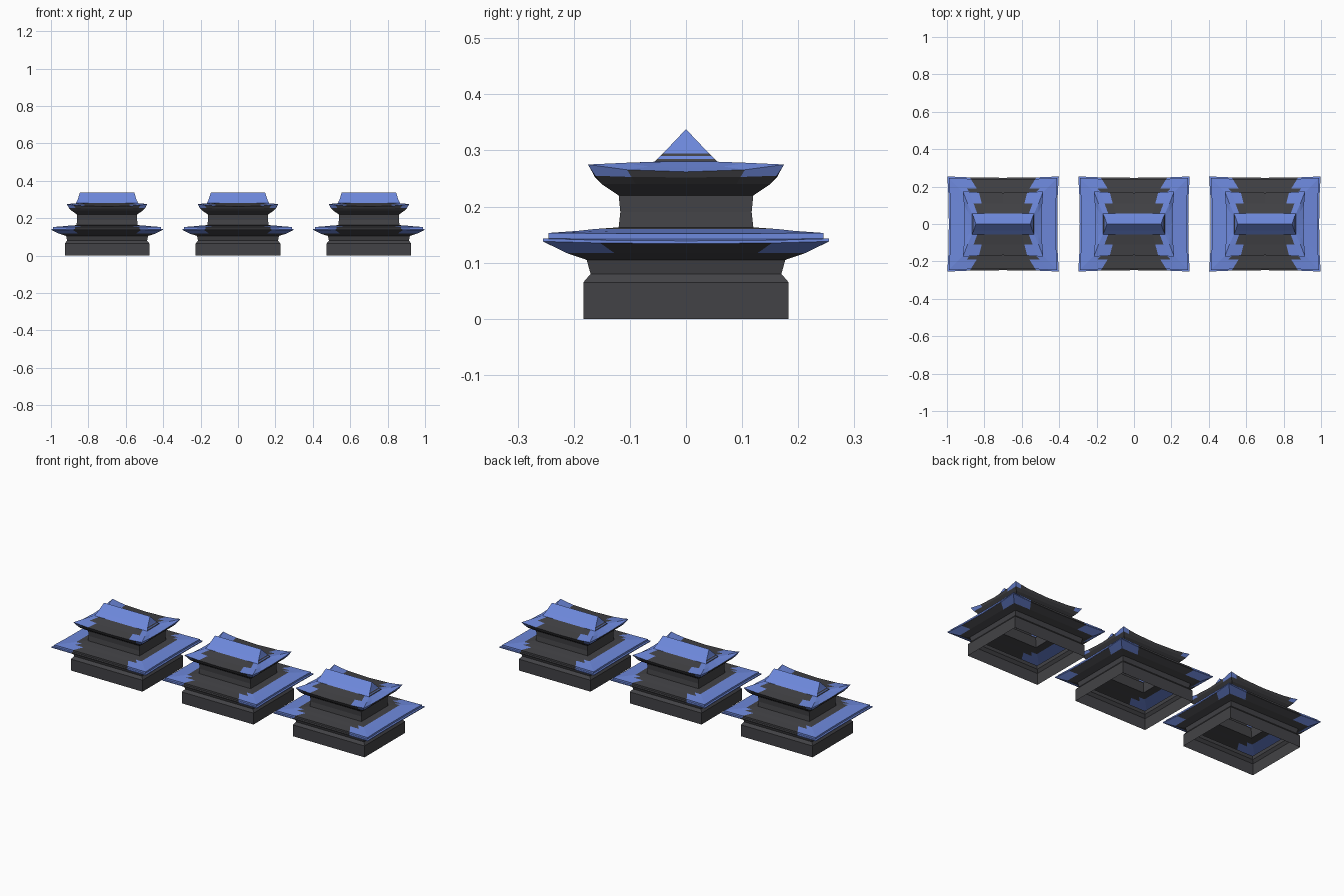
import bpy, bmesh

if "Cube" in bpy.data.objects:
    bpy.data.objects.remove(bpy.data.objects["Cube"])


def material(name, rgb):
    m = bpy.data.materials.new(name)
    m.diffuse_color = (*rgb, 1)
    m.use_nodes = True
    m.node_tree.nodes["Principled BSDF"].inputs["Base Color"].default_value = m.diffuse_color
    return m


DARK = material("charcoal", (0.055, 0.055, 0.061))
BLUE = material("slate_blue", (0.155, 0.25, 0.72))
TX = [-1, -0.83, -0.6, 0, 0.6, 0.83]     # splits along the front and back
TY = [-1, -0.6, 0, 0.6]                  # splits along the two ends


def ring(hx, hy, z, lift=0.0, bow=0.0):
    """Rectangle outline with raised corners and slightly bowed-in sides."""
    def pt(t, a, b, flip):
        k = abs(t) ** 2.5
        x, y = a * t, b - bow * (1 - k)
        return (x, y, z + lift * k) if not flip else (y, x, z + lift * k)
    out = []
    out += [(p[0], -p[1], p[2]) for p in (pt(t, hx, hy, False) for t in TX)]
    out += [pt(t, hy, hx, True) for t in TY]
    out += [(-p[0], p[1], p[2]) for p in (pt(t, hx, hy, False) for t in TX)]
    out += [(-p[0], -p[1], p[2]) for p in (pt(t, hy, hx, True) for t in TY)]
    return out


def loft(name, cx, profile, is_blue):
    """Skin the stacked outlines; is_blue(level, centre, on_end) picks the colour."""
    bm = bmesh.new()
    rows = [[bm.verts.new(p) for p in ring(*r)] for r in profile]
    n, nx, ny = len(rows[0]), len(TX), len(TY)
    for i in range(len(rows) - 1):
        for j in range(n):
            k = (j + 1) % n
            f = bm.faces.new((rows[i][j], rows[i][k], rows[i + 1][k], rows[i + 1][j]))
            on_end = j % (nx + ny) >= nx
            f.material_index = int(is_blue(i, f.calc_center_median(), on_end))
    bmesh.ops.remove_doubles(bm, verts=bm.verts, dist=0.00005)
    me = bpy.data.meshes.new(name)
    bm.to_mesh(me)
    bm.free()
    me.materials.append(DARK)
    me.materials.append(BLUE)
    ob = bpy.data.objects.new(name, me)
    ob.location.x = cx
    bpy.context.collection.objects.link(ob)


# half width, half depth, height, corner lift, side bow
BASE = [(.226, .183, 0), (.226, .183, .065), (.214, .17, .08), (.219, .177, .105),
        (.256, .212, .117), (.298, .255, .134, .004, .008)]
LOWER_ROOF = [(.298, .255, .134, .004, .008), (.298, .255, .139, .004, .008),
              (.288, .245, .142, .001, .005), (.288, .245, .152, .001, .005),
              (.235, .19, .157), (.205, .163, .160), (.163, .12, .163)]
UPPER_WALL = [(.163, .12, .163), (.161, .117, .19), (.161, .12, .22),
              (.19, .15, .24), (.203, .162, .252, .003), (.215, .175, .262, .013, .008)]
UPPER_ROOF = [(.215, .175, .262, .013, .008), (.19, .11, .269, .009),
              (.166, .056, .28), (.164, .051, .285), (.162, .046, .29),
              (.159, .041, .295), (.157, .036, .30), (.145, 0, .338)]

for i, cx in enumerate((-0.7, 0, 0.7)):
    tag = ("left", "middle", "right")[i]
    # Hollow base with flared soffit, tips of the eaves blue
    loft(tag + "_base", cx, BASE,
         lambda l, c, e: l == 4 and abs(c.x) > .19 and abs(c.y) > .17)
    # Stepped lower roof: blue ends, dark middle
    loft(tag + "_lower_roof", cx, LOWER_ROOF,
         lambda l, c, e: l < 5 and (e or abs(c.x) > .17))
    # Upper storey and its flared eaves
    loft(tag + "_upper_wall", cx, UPPER_WALL,
         lambda l, c, e: l == 4 and abs(c.x) > .15 and abs(c.y) > .13)
    # Hip-and-gable roof: blue crown and corners, striped gable ends
    loft(tag + "_upper_roof", cx, UPPER_ROOF,
         lambda l, c, e: (l not in (2, 4)) if e and l > 1 else
         (e or l > 1 or abs(c.x) > (.12 if l == 0 else .15)))
